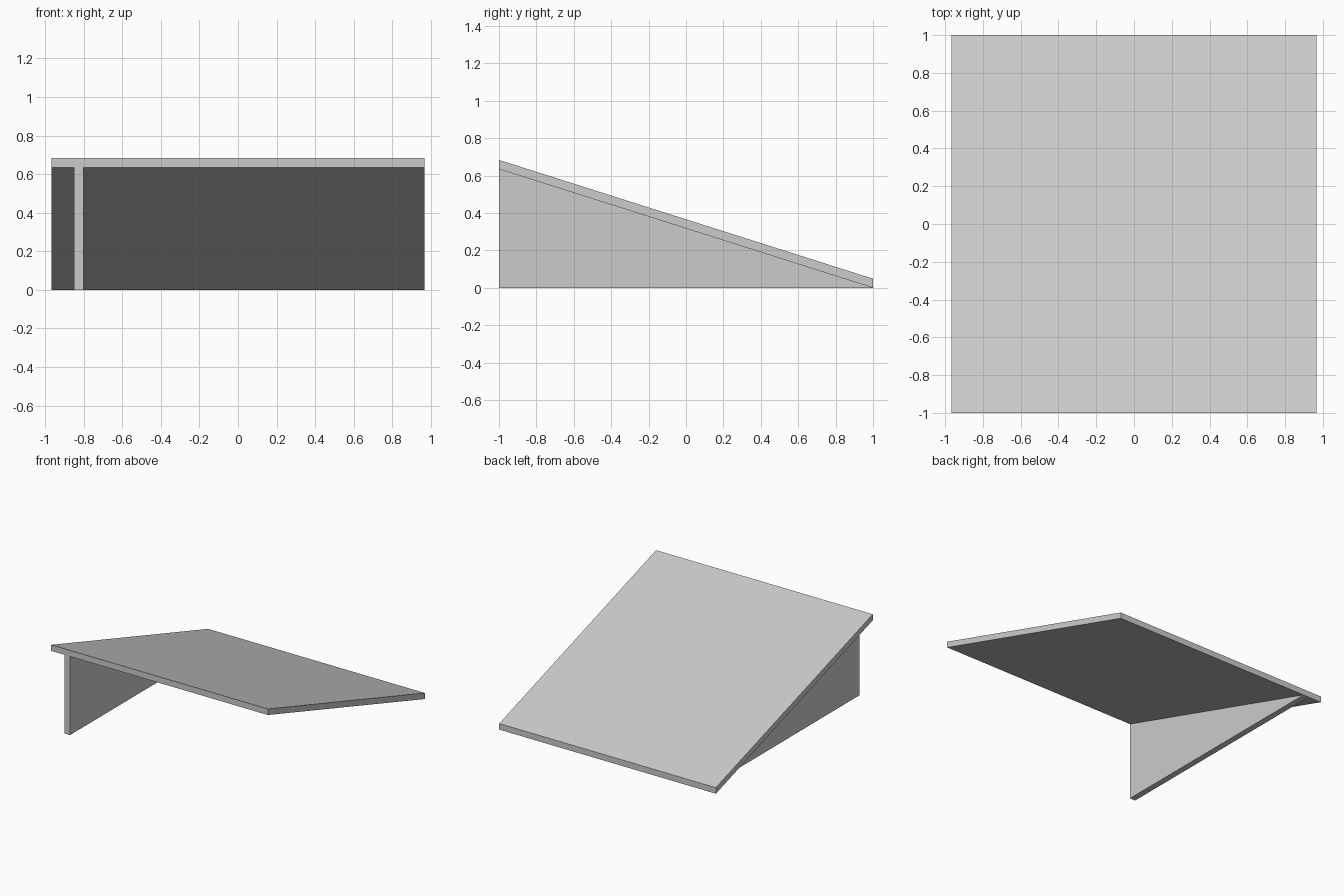
import bpy
import bmesh

if "Cube" in bpy.data.objects:
    bpy.data.objects.remove(bpy.data.objects["Cube"], do_unlink=True)

# Single flat grey
grey = bpy.data.materials.new("light_grey")
grey.use_nodes = True
colour = (0.6, 0.6, 0.6, 1)
grey.diffuse_color = colour
grey.node_tree.nodes["Principled BSDF"].inputs["Base Color"].default_value = colour


def extrude_profile(name, profile, x0, x1):
    """Extrude a (y, z) side profile along x."""
    bm = bmesh.new()
    face = bm.faces.new([bm.verts.new((x0, y, z)) for y, z in profile])
    result = bmesh.ops.extrude_face_region(bm, geom=[face])
    moved = [v for v in result["geom"] if isinstance(v, bmesh.types.BMVert)]
    bmesh.ops.translate(bm, verts=moved, vec=(x1 - x0, 0, 0))
    bmesh.ops.recalc_face_normals(bm, faces=bm.faces)
    mesh = bpy.data.meshes.new(name)
    bm.to_mesh(mesh)
    bm.free()
    mesh.materials.append(grey)
    obj = bpy.data.objects.new(name, mesh)
    bpy.context.collection.objects.link(obj)
    return obj


HALF_WIDTH, HIGH, THICK = 0.967, 0.635, 0.049

# Sloping deck, high at the front and touching the ground at the back
extrude_profile("ramp_deck",
                [(-1, HIGH), (1, 0), (1, THICK), (-1, HIGH + THICK)],
                -HALF_WIDTH, HALF_WIDTH)

# Triangular support under the right side only
extrude_profile("support_rib", [(-1, 0), (1, 0), (-1, HIGH)], -0.85, -0.80)
